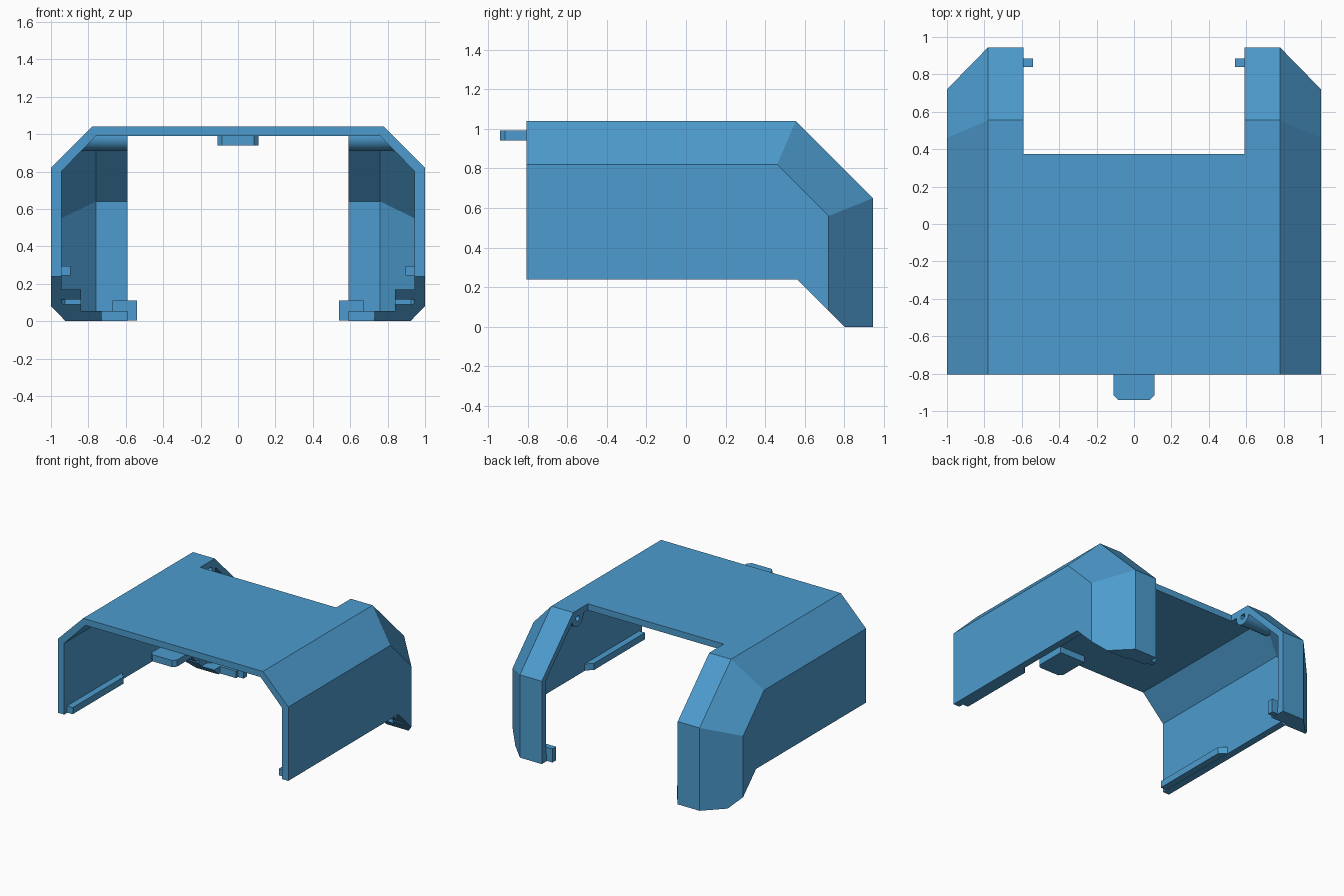
import bpy, bmesh, math

if "Cube" in bpy.data.objects:
    bpy.data.objects.remove(bpy.data.objects["Cube"])

blue = bpy.data.materials.new("mid_blue")
blue.diffuse_color = (0.074, 0.33, 0.62, 1)
blue.use_nodes = True
blue.node_tree.nodes["Principled BSDF"].inputs["Base Color"].default_value = blue.diffuse_color

# (half width, (y, z) path) of the crest line and the side line of the cover
CREST_OUT = (0.78, [(-0.805, 1.04), (0.555, 1.04), (0.945, 0.65), (0.945, 0)])
SIDE_OUT = (1.0, [(-0.805, 0.82), (0.46, 0.82), (0.72, 0.56), (0.72, 0)])
CREST_IN = (0.76, [(-1, 0.99), (0.54, 0.99), (0.89, 0.64), (0.89, -0.2)])
SIDE_IN = (0.945, [(-1, 0.80), (0.45, 0.80), (0.70, 0.55), (0.70, -0.2)])


def finish(bm, name, helper=False):
    bmesh.ops.recalc_face_normals(bm, faces=bm.faces)
    me = bpy.data.meshes.new(name)
    bm.to_mesh(me)
    bm.free()
    ob = bpy.data.objects.new(name, me)
    bpy.context.collection.objects.link(ob)
    me.materials.append(blue)
    if helper:
        ob.hide_render = True
        ob.hide_viewport = True
    return ob


def hull(name, t, helper=False):
    """Faceted body between the outer (t=0) and inner (t=1) skin."""
    bm = bmesh.new()
    for (xa, pa), (xb, pb) in ((CREST_OUT, CREST_IN), (SIDE_OUT, SIDE_IN)):
        x = xa + (xb - xa) * t
        pts = [(a[0] + (b[0] - a[0]) * t, a[1] + (b[1] - a[1]) * t)
               for a, b in zip(pa, pb)]
        if xa == 1.0:
            pts.append((pts[0][0], pts[-1][1]))
        for y, z in pts:
            for s in (-1, 1):
                bm.verts.new((s * x, y, z))
    bmesh.ops.convex_hull(bm, input=bm.verts[:])
    bmesh.ops.dissolve_limit(bm, angle_limit=0.005, verts=bm.verts[:], edges=bm.edges[:])
    return finish(bm, name, helper)


def prism(name, pts, lo, hi, axis="x", helper=False):
    """Extrude a (y, z) outline along x, or an (x, y) outline along z."""
    bm = bmesh.new()
    put = (lambda p, d: (d, *p)) if axis == "x" else (lambda p, d: (*p, d))
    a = [bm.verts.new(put(p, lo)) for p in pts]
    b = [bm.verts.new(put(p, hi)) for p in pts]
    bm.faces.new(a)
    bm.faces.new(b[::-1])
    for i in range(len(pts)):
        j = (i + 1) % len(pts)
        bm.faces.new((a[i], b[i], b[j], a[j]))
    return finish(bm, name, helper)


def box(name, x, y, z, helper=False):
    return prism(name, [(y[0], z[0]), (y[1], z[0]), (y[1], z[1]), (y[0], z[1])],
                 x[0], x[1], "x", helper)


def circle(y, z, r, n):
    return [(y + r * math.cos(2 * math.pi * i / n), z + r * math.sin(2 * math.pi * i / n))
            for i in range(n)]


def boolean(ob, tool, op="DIFFERENCE"):
    m = ob.modifiers.new(op.lower(), "BOOLEAN")
    m.operation, m.solver, m.object = op, "EXACT", tool


def mirror(ob):
    m = ob.modifiers.new("mirror", "MIRROR")
    m.use_axis = (True, False, False)


# helpers
inner = hull("inner_cutter", 1, True)
limit = hull("fixture_limit", 0.5, True)
notch = box("rear_notch_cutter", (-0.59, 0.59), (0.375, 1.5), (-0.5, 1.5), True)
lower = prism("lower_edge_cutter", [(-1.2, -0.2), (1.0, -0.2), (0.56, 0.24), (-1.2, 0.24)],
              -1.3, 1.3, "x", True)

# main cover with two rear legs
cover = hull("cover_shell", 0)
for tool in (inner, notch, lower):
    boolean(cover, tool)

# hinge lugs with a pin hole, under the roof corners
lug = prism("hinge_lug", circle(0.5, 0.98, 0.07, 32), 0.59, 0.9)
hole = prism("pin_hole_cutter", circle(0.5, 0.975, 0.022, 24), 0.5, 0.8, "x", True)
boolean(lug, limit, "INTERSECT")
boolean(lug, hole)
mirror(lug)

# blocks inside the leg corners, with a slot in the sloped face
block = box("leg_corner_block", (0.84, 0.99), (0.6, 0.85), (0.0, 0.17))
slot = box("slot_cutter", (0.8, 0.945), (0.5, 0.72), (0.09, 0.115), True)
for tool, op in ((limit, "INTERSECT"), (lower, "DIFFERENCE"), (slot, "DIFFERENCE")):
    boolean(block, tool, op)
mirror(block)

# floor lip at the foot of each leg
lip = prism("leg_floor_lip", [(0.59, 0.82), (0.73, 0.82), (0.73, 0.7), (0.99, 0.7),
                              (0.99, 0.93), (0.59, 0.93)], 0.0, 0.055, "z")
boolean(lip, limit, "INTERSECT")
boolean(lip, lower)
mirror(lip)

# pegs pointing inward from the feet
mirror(box("foot_peg", (0.54, 0.67), (0.84, 0.885), (0.003, 0.11)))

# guide rails along the inside of the side walls
mirror(prism("guide_rail", [(0.96, -0.77), (0.895, -0.77), (0.895, -0.14),
                            (0.945, -0.09), (0.96, -0.09)], 0.243, 0.295, "z"))

# front latch tab
prism("front_tab", [(-0.11, -0.68), (-0.11, -0.915), (-0.085, -0.94), (0.085, -0.94),
                    (0.11, -0.915), (0.11, -0.68)], 0.94, 0.992, "z")

# smooth round lug, crisp edges
bpy.context.view_layer.update()
bpy.ops.object.select_all(action="DESELECT")
lug.select_set(True)
bpy.context.view_layer.objects.active = lug
bpy.ops.object.shade_smooth_by_angle(angle=math.radians(30))
